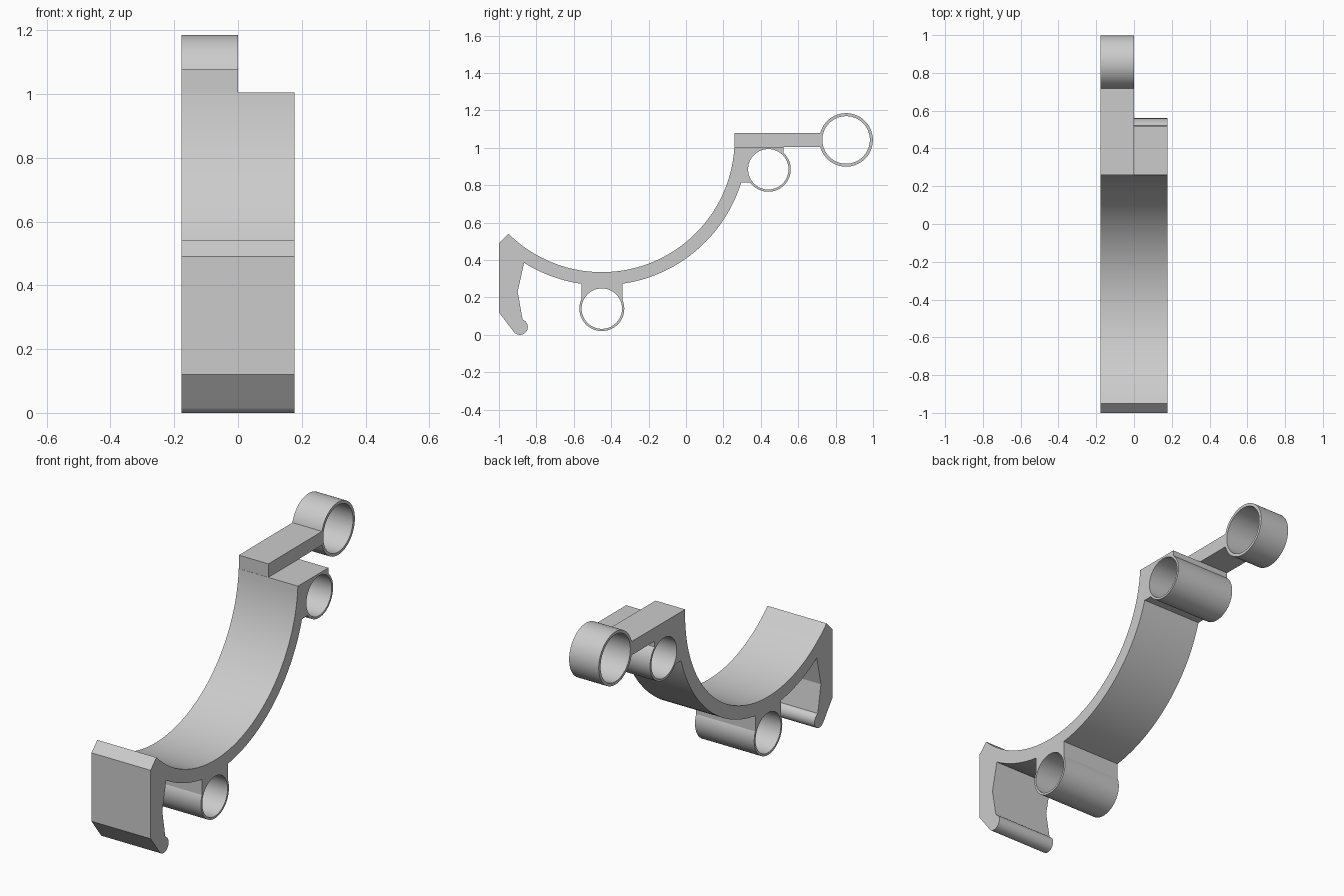
import bpy
import bmesh
from math import cos, sin, radians, pi
from mathutils import Matrix

cube = bpy.data.objects.get("Cube")
if cube:
    bpy.data.objects.remove(cube, do_unlink=True)

grey = bpy.data.materials.new("plain grey")
grey.use_nodes = True
colour = (0.6, 0.6, 0.6, 1)
grey.diffuse_color = colour
grey.node_tree.nodes["Principled BSDF"].inputs["Base Color"].default_value = colour

# Profile plane is (y, z); extrusion runs along x
TO_WORLD = Matrix(((0, 0, 1, 0), (1, 0, 0, 0), (0, 1, 0, 0), (0, 0, 0, 1)))


def arc(centre, radius, start, end):
    """Points along an arc, angles in degrees."""
    n = max(6, round(abs(end - start) / 3))
    angles = [radians(start + (end - start) * i / n) for i in range(n + 1)]
    return [(centre[0] + radius * cos(a), centre[1] + radius * sin(a)) for a in angles]


def hole(centre, radius):
    return arc(centre, radius, 0, 360)[:-1]


def extruded(name, loops, x_min, x_max):
    """Solid plate with an outline and round holes, spanning x_min to x_max."""
    curve = bpy.data.curves.new(name + " profile", 'CURVE')
    curve.dimensions = '2D'
    curve.fill_mode = 'BOTH'
    curve.extrude = (x_max - x_min) / 2
    for loop in loops:
        spline = curve.splines.new('POLY')
        spline.points.add(len(loop) - 1)
        for point, (y, z) in zip(spline.points, loop):
            point.co = (y, z, 0, 1)
        spline.use_cyclic_u = True
    helper = bpy.data.objects.new(name + " helper", curve)
    bpy.context.collection.objects.link(helper)
    graph = bpy.context.evaluated_depsgraph_get()
    mesh = bpy.data.meshes.new_from_object(helper.evaluated_get(graph))
    bpy.data.objects.remove(helper, do_unlink=True)
    bpy.data.curves.remove(curve)

    mesh.transform(Matrix.Translation(((x_min + x_max) / 2, 0, 0)) @ TO_WORLD)
    bm = bmesh.new()
    bm.from_mesh(mesh)
    bmesh.ops.remove_doubles(bm, verts=bm.verts, dist=0.0002)
    bmesh.ops.recalc_face_normals(bm, faces=bm.faces)
    bm.to_mesh(mesh)
    bm.free()
    mesh.name = name
    mesh.materials.clear()
    mesh.materials.append(grey)
    obj = bpy.data.objects.new(name, mesh)
    bpy.context.collection.objects.link(obj)
    bpy.ops.object.select_all(action='DESELECT')
    obj.select_set(True)
    bpy.context.view_layer.objects.active = obj
    bpy.ops.object.shade_smooth_by_angle(angle=pi / 9)
    return obj


HALF = 0.177
TOP = 1.005
cradle = (-0.45, 1.045)
low_ring = (-0.45, 0.14)
high_ring = (0.44, 0.885)
end_ring = (0.856, 1.042)

# Curved cradle with front hook and two tubes beneath
outline = arc(cradle, 0.71, -134.7, -3.2)            # inner curve
outline += [(0.52, TOP)]                             # ledge
outline += arc(high_ring, 0.12, 48, -144)            # upper tube
outline += arc(cradle, 0.78, -17.2, -81.9)           # outer curve
outline += arc(low_ring, 0.12, 23.6, -203.6)         # lower tube
outline += arc(cradle, 0.78, -98.1, -122.2)
outline += [(-0.9, 0.23)]                            # hook
outline += arc((-0.888, 0.042), 0.042, 70, -143)     # rounded hook tip
outline += [(-1, 0.12), (-1, 0.49)]
extruded("cradle_body", [outline, hole(low_ring, 0.108), hole(high_ring, 0.108)],
         -HALF, HALF)

# Half-width arm ending in a ring
arm = [(0.26, 1.078), (0.26, TOP)] + arc(end_ring, 0.143, 195, 525)
extruded("ring_arm", [arm, hole(end_ring, 0.127)], -HALF, 0)
